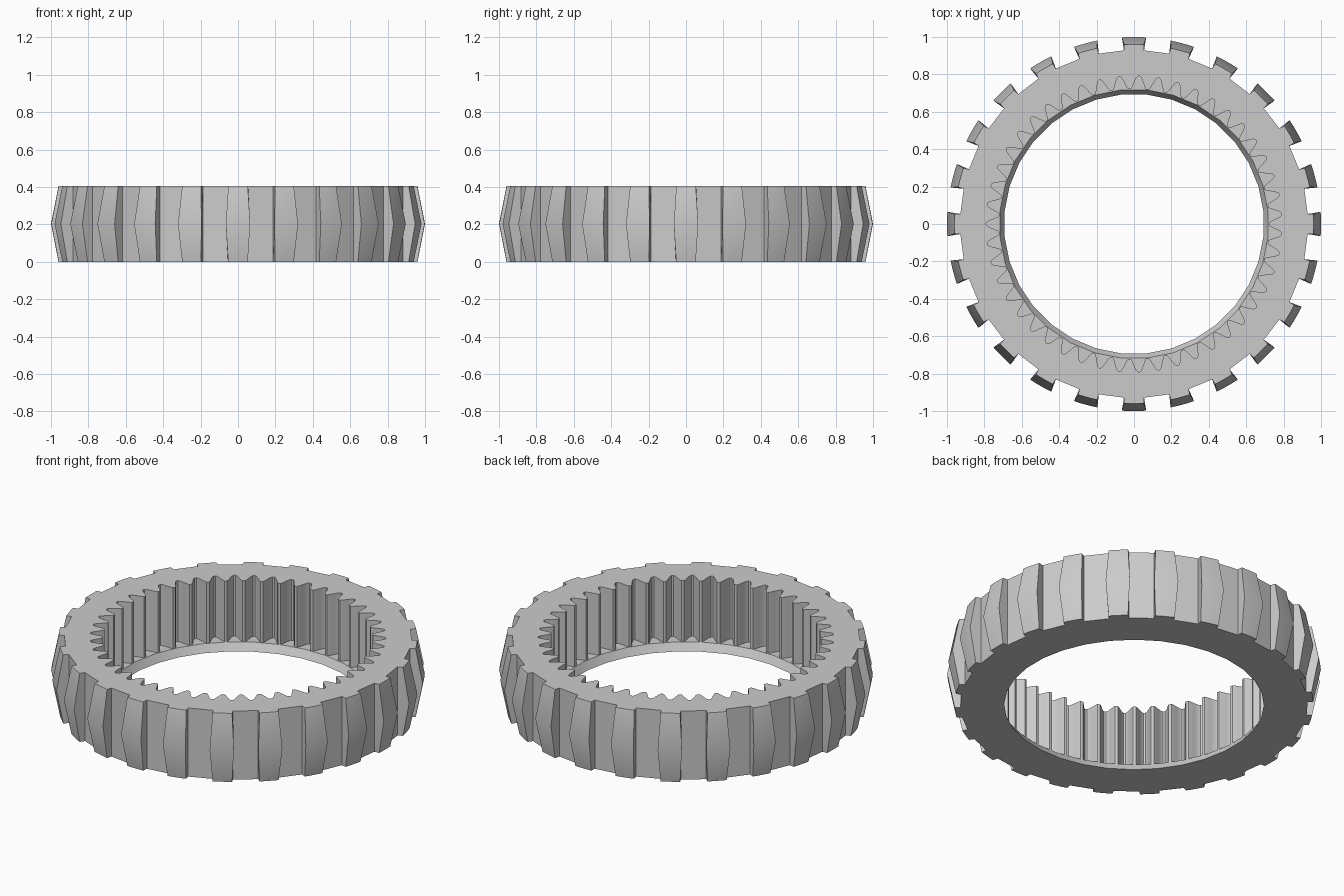
import bpy, bmesh, math

if "Cube" in bpy.data.objects:
    bpy.data.objects.remove(bpy.data.objects["Cube"])

HEIGHT, FLOOR = 0.405, 0.045
LUGS, TEETH, BORE_SIDES = 24, 47, 32

bm = bmesh.new()


def polar(r, a, z):
    return bm.verts.new((r * math.cos(a), r * math.sin(a), z))


def outer_loop(z, r, half):
    """Outer outline: lugs of tip radius r and tip half width on a plain ring."""
    loop = []
    for i in range(LUGS):
        a = 2 * math.pi * i / LUGS
        section = [(0.93, -0.054), (r, -half), (r, -half * 0.4),
                   (r, half * 0.4), (r, half), (0.93, 0.054)]
        loop += [polar(rad, a + w / rad, z) for rad, w in section]
    return loop


def gear_loop(z):
    """Inner tooth outline with rounded grooves."""
    half = [(0.42, 0.722), (0.35, 0.732), (0.24, 0.757), (0.13, 0.782), (0.05, 0.791)]
    section = [(-f, r) for f, r in half] + [(f, r) for f, r in reversed(half)]
    pitch = 2 * math.pi / TEETH
    return [polar(r, math.pi + pitch * (i + f), z) for i in range(TEETH) for f, r in section]


def bore_loop(z, r):
    return [polar(r, 2 * math.pi * (i + 0.5) / BORE_SIDES, z) for i in range(BORE_SIDES)]


def wall(a, b):
    n = len(a)
    for i in range(n):
        j = (i + 1) % n
        bm.faces.new((a[i], a[j], b[j], b[i]))


def annulus(a, b):
    """Flat face between two loops at one height."""
    edges = []
    for loop in (a, b):
        for i, v in enumerate(loop):
            w = loop[(i + 1) % len(loop)]
            edges.append(bm.edges.get((v, w)) or bm.edges.new((v, w)))
    bmesh.ops.triangle_fill(bm, edges=edges, use_beauty=True, normal=(0, 0, 1))


# Lugged outside, widest at mid height
low = outer_loop(0, 0.96, 0.052)
mid = outer_loop(HEIGHT / 2, 1.0, 0.065)
top = outer_loop(HEIGHT, 0.96, 0.052)
wall(low, mid)
wall(mid, top)

# Toothed inside and the sloping lip below it
gear_low, gear_top = gear_loop(FLOOR), gear_loop(HEIGHT)
lip_low, lip_top = bore_loop(0, 0.695), bore_loop(FLOOR, 0.72)
wall(gear_low, gear_top)
wall(lip_low, lip_top)

# Flat top, floor and underside
annulus(top, gear_top)
annulus(gear_low, lip_top)
annulus(low, lip_low)
bmesh.ops.recalc_face_normals(bm, faces=bm.faces[:])

mesh = bpy.data.meshes.new("gear_ring")
bm.to_mesh(mesh)
bm.free()
ring = bpy.data.objects.new("gear_ring", mesh)
bpy.context.collection.objects.link(ring)

grey = bpy.data.materials.new("light grey")
grey.diffuse_color = (0.6, 0.6, 0.6, 1)
grey.use_nodes = True
grey.node_tree.nodes["Principled BSDF"].inputs["Base Color"].default_value = grey.diffuse_color
mesh.materials.append(grey)

bpy.context.view_layer.objects.active = ring
ring.select_set(True)
bpy.ops.object.shade_smooth_by_angle(angle=math.radians(30))
